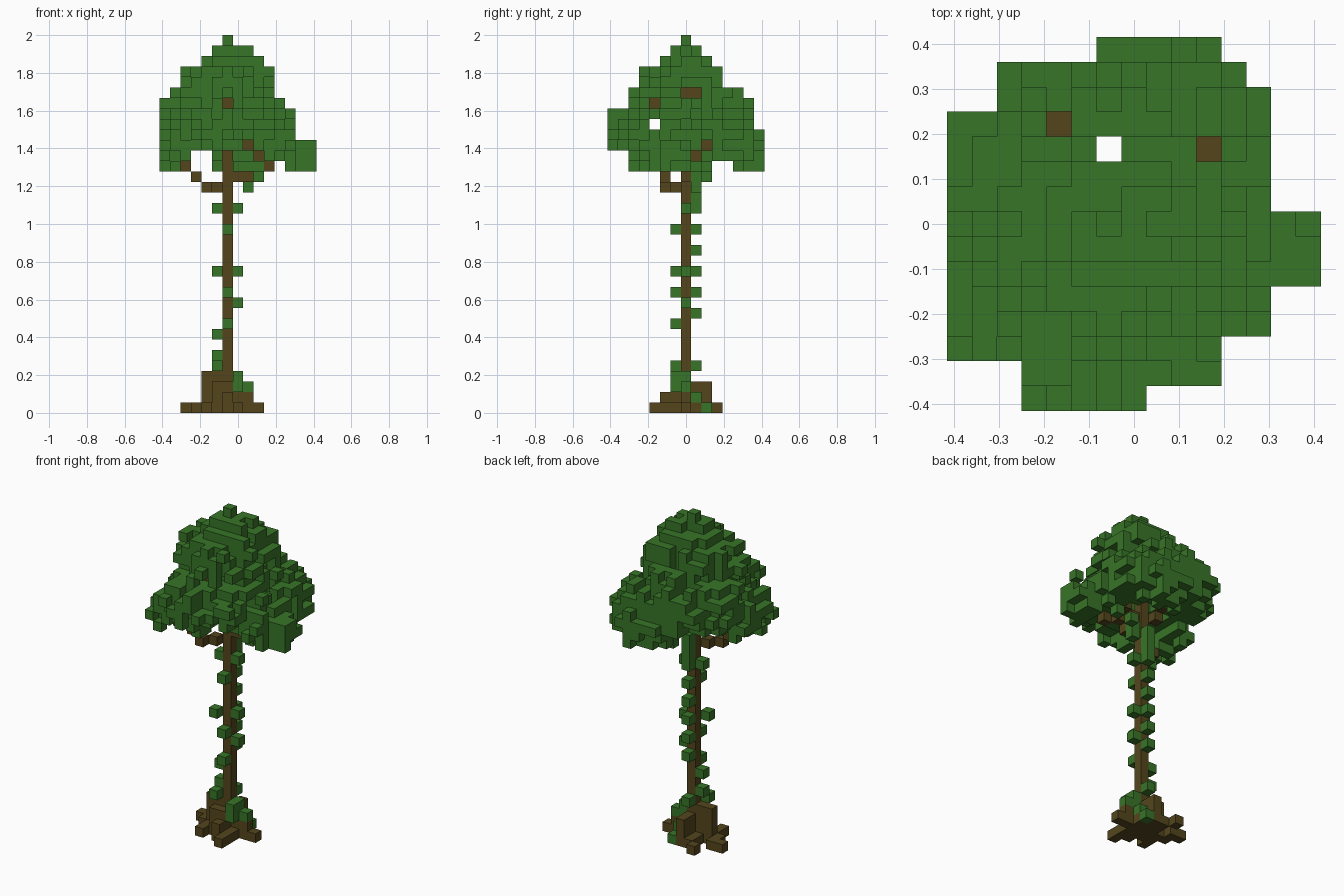
import bpy
import bmesh
import random
from mathutils import Vector

random.seed(4)
cube = bpy.data.objects.get("Cube")
if cube:
    bpy.data.objects.remove(cube)

V = 2 / 36            # block size
N, H = 15, 36         # grid width and height
DIRS = [Vector(d) for d in ((1, 0, 0), (-1, 0, 0), (0, 1, 0), (0, -1, 0), (0, 0, 1), (0, 0, -1))]


def material(name, rgb):
    m = bpy.data.materials.new(name)
    m.use_nodes = True
    m.diffuse_color = (*rgb, 1)
    m.node_tree.nodes["Principled BSDF"].inputs["Base Color"].default_value = (*rgb, 1)
    return m


green = material("leaf green", (0.039, 0.176, 0.021))
brown = material("bark brown", (0.087, 0.060, 0.012))


def blocks(name, cells, mat):
    """Mesh the exposed faces of a set of grid cells."""
    bm = bmesh.new()
    for c in sorted(cells):
        centre = Vector((c[0] - 7, c[1] - 7, c[2] + 0.5))
        for d in DIRS:
            if tuple(int(a + b) for a, b in zip(c, d)) in cells:
                continue
            u = Vector((d.y, d.z, d.x))
            w = d.cross(u)
            mid = centre + d / 2
            corners = [mid + (a * u + b * w) / 2 for a, b in ((-1, -1), (1, -1), (1, 1), (-1, 1))]
            bm.faces.new([bm.verts.new(p * V) for p in corners])
    bmesh.ops.remove_doubles(bm, verts=bm.verts, dist=V / 50)
    mesh = bpy.data.meshes.new(name)
    bm.to_mesh(mesh)
    bm.free()
    mesh.materials.append(mat)
    bpy.context.collection.objects.link(bpy.data.objects.new(name, mesh))


def box(x0, x1, y0, y1, z0, z1):
    return {(x, y, z) for x in range(x0, x1 + 1) for y in range(y0, y1 + 1) for z in range(z0, z1 + 1)}


# Trunk
trunk = box(6, 6, 7, 7, 0, 30)

# Spreading roots, stepped up towards the trunk
roots = box(3, 9, 7, 7, 0, 0) | box(6, 6, 5, 9, 0, 1) | box(5, 7, 6, 8, 0, 0)
roots |= {(2, 8, 0), (3, 8, 0), (4, 5, 0), (4, 6, 0), (5, 9, 0), (4, 10, 0), (7, 5, 0), (7, 4, 0)}
roots |= box(4, 8, 7, 7, 1, 1) | box(6, 6, 6, 9, 2, 2)
roots |= box(5, 6, 6, 7, 1, 2) | box(4, 5, 7, 7, 2, 3)
roots -= trunk

# Branches reaching into the crown
branches = {(5, 6, 21), (4, 5, 21), (3, 5, 22), (2, 4, 23),
            (7, 7, 22), (8, 7, 22), (9, 7, 23), (10, 6, 23),
            (8, 8, 23), (9, 8, 24), (8, 9, 25), (9, 10, 25), (10, 10, 26),
            (5, 8, 24), (5, 9, 25), (4, 10, 26), (4, 11, 27),
            (6, 6, 27), (6, 5, 28), (6, 4, 29), (7, 7, 30), (8, 7, 30), (8, 8, 30)}
wood = trunk | roots | branches

# Vine leaves clinging to the trunk and roots
vines = {(6, 6, k) for k in (8, 11, 17)} | {(6, 8, k) for k in (4, 9, 11, 13, 15, 17, 19, 20, 21, 22)}
vines |= {(5, 6, 13), (7, 7, 13), (7, 7, 10), (5, 7, 7), (5, 7, 5), (5, 6, 4),
          (5, 7, 19), (7, 7, 19), (8, 8, 21), (8, 8, 22), (9, 9, 22), (7, 7, 3),
          (7, 7, 2), (8, 7, 2), (7, 6, 2), (7, 6, 3), (7, 9, 0), (7, 8, 1)}

# Crown limits: lowest to highest cell per layer, as seen along y, x and z
LOW = 23
x_span = [(0, 14)] * 3 + [(0, 12)] * 3 + [(0, 11), (1, 10), (2, 10), (2, 10), (4, 9), (5, 8), (6, 6)]
y_span = [(2, 14)] * 2 + [(0, 14)] * 2 + [(0, 13)] * 2 + [(2, 13), (2, 12), (3, 10), (3, 10), (5, 9), (6, 8), (7, 7)]
plan = [(3, 7), (3, 10), (0, 10)] + [(0, 12)] * 2 + [(0, 14)] * 3 + [(0, 12)] * 4 + [(2, 12), (2, 11), (6, 10)]

# Recesses that leave wood showing: wood cell and the axis and side left open
recesses = [((6, 7, 23), 1, -1), ((6, 7, 24), 1, -1), ((8, 9, 25), 1, -1), ((9, 8, 24), 1, -1),
            ((10, 6, 23), 1, -1), ((6, 4, 29), 1, -1), ((6, 4, 29), 0, 1), ((9, 8, 24), 0, 1),
            ((8, 9, 25), 0, 1), ((8, 7, 30), 0, 1), ((8, 8, 30), 0, 1),
            ((4, 11, 27), 2, 1), ((10, 10, 26), 2, 1)]


def within(v, span):
    return span[0] <= v <= span[1]


def gap(c):
    """Open notches, shafts and recesses in the crown."""
    x, y, z = c
    if (x in (3, 4) and z < 25) or (x == 11 and z == 23) or (y in (10, 11) and z == 23):
        return True
    if (x, y) == (6, 10) or (y, z) == (4, 27):
        return True
    return any((c[a] - w[a]) * side > 0 and all(c[i] == w[i] for i in range(3) if i != a)
               for w, a, side in recesses)


hull = {(x, y, z) for x, y, z in box(0, N - 1, 0, N - 1, LOW, H - 1)
        if within(x, x_span[z - LOW]) and within(y, y_span[z - LOW])
        and within(x, plan[y]) and not gap((x, y, z))} - wood

# Leaf clusters: centre, horizontal radius, vertical radius
clusters = [((6, 7, 30.5), 4.4, 4.0), ((3.1, 4.7, 25), 3.7, 2.7), ((3.2, 9, 27), 3.5, 2.8),
            ((5, 3, 26.5), 3.3, 2.3), ((8.3, 4.7, 26.5), 3.1, 2.5), ((11.6, 5.6, 24.3), 3.0, 2.1),
            ((9, 10.5, 25.5), 3.7, 2.8), ((8, 12, 24.7), 2.8, 2.2), ((5, 11, 27), 3.2, 2.8)]


def field(c):
    def reach(p, r, h):
        return (((c[0] - p[0]) / r) ** 2 + ((c[1] - p[1]) / r) ** 2 + ((c[2] - p[2]) / h) ** 2) ** 0.5
    # Hollow around the trunk under the crown
    hollow = 1 if reach((6.7, 7.5, 23), 3.4, 4) < 1 else 0
    return min(reach(*k) for k in clusters) + hollow


score = {c: field(c) + random.uniform(-0.2, 0.2) for c in sorted(hull)}
leaves = {c for c in hull if score[c] < 1}

# Leaves hanging in front of the low branches
leaves |= {(7, 6, 23), (8, 6, 23), (9, 6, 23), (10, 8, 23)}

# Close stray see-through lines along each axis with the best fitting leaf
for axis in range(3):
    lines = {}
    for c in sorted(hull):
        lines.setdefault(c[:axis] + c[axis + 1:], []).append(c)
    covered = {c[:axis] + c[axis + 1:] for c in leaves}
    for key, cells in lines.items():
        if key not in covered:
            leaves.add(min(cells, key=score.get))

blocks("trunk", trunk, brown)
blocks("roots", roots - vines, brown)
blocks("branches", branches, brown)
blocks("vine_leaves", vines, green)
blocks("crown_leaves", leaves, green)
